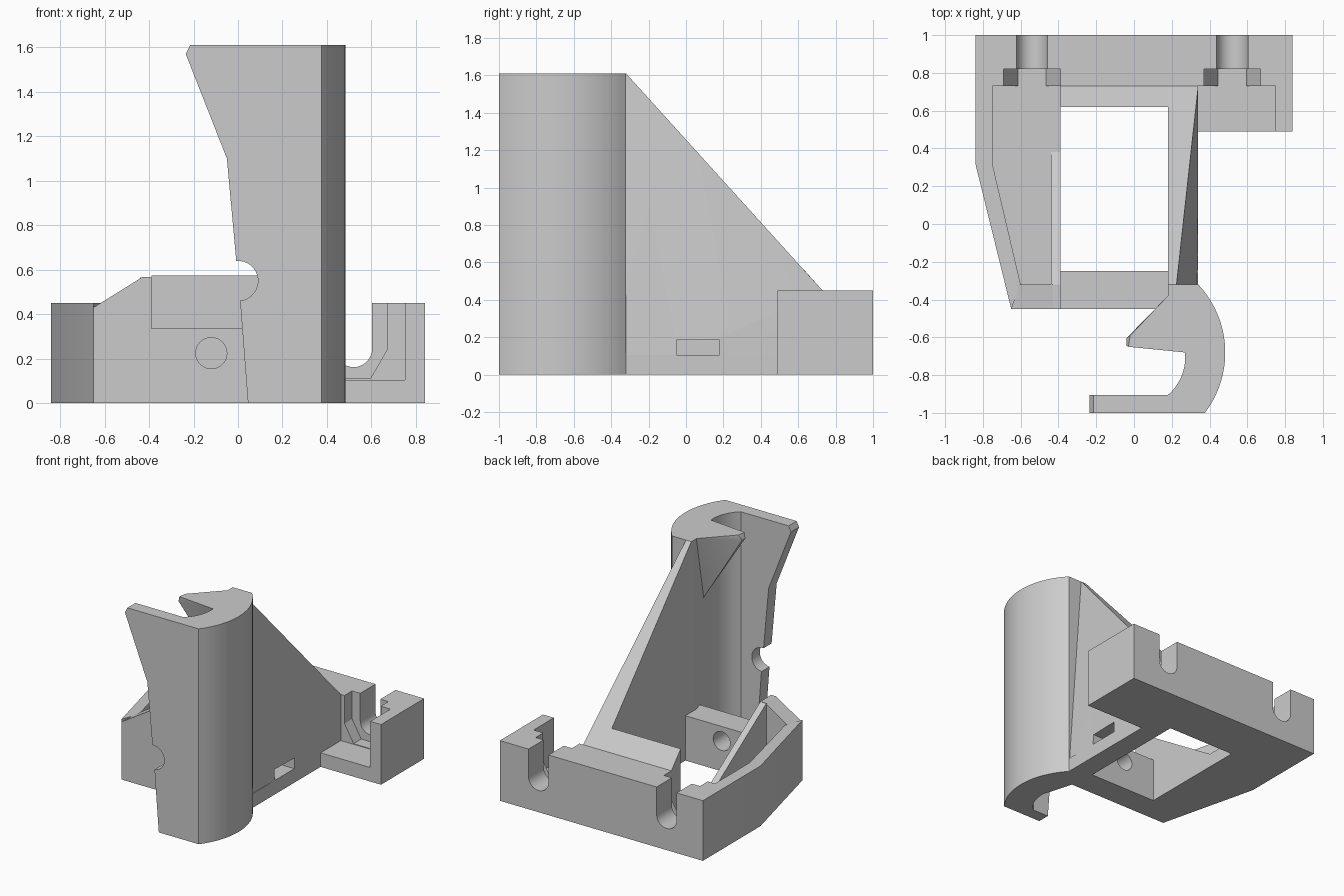
import bpy, bmesh, math
from mathutils import Vector

if "Cube" in bpy.data.objects:
    bpy.data.objects.remove(bpy.data.objects["Cube"], do_unlink=True)

GREY = (0.6, 0.6, 0.6, 1)
mat = bpy.data.materials.new("plain grey")
mat.use_nodes = True
mat.diffuse_color = GREY
mat.node_tree.nodes["Principled BSDF"].inputs["Base Color"].default_value = GREY


def add_object(name, bm):
    bmesh.ops.recalc_face_normals(bm, faces=bm.faces)
    mesh = bpy.data.meshes.new(name)
    bm.to_mesh(mesh)
    bm.free()
    mesh.materials.append(mat)
    obj = bpy.data.objects.new(name, mesh)
    bpy.context.scene.collection.objects.link(obj)
    return obj


def prism(name, outline, axis, lo, hi):
    """Extrude a 2D outline along one axis from lo to hi."""
    def place(p, d):
        c = list(p)
        c.insert("xyz".index(axis), d)
        return c
    bm = bmesh.new()
    face = bm.faces.new([bm.verts.new(place(p, lo)) for p in outline])
    new = bmesh.ops.extrude_face_region(bm, geom=[face])["geom"]
    shift = Vector(place((0, 0), hi - lo))
    bmesh.ops.translate(bm, vec=shift, verts=[v for v in new if isinstance(v, bmesh.types.BMVert)])
    return add_object(name, bm)


def box(name, x, y, z):
    return prism(name, [(x[0], y[0]), (x[1], y[0]), (x[1], y[1]), (x[0], y[1])], "z", *z)


def hull(name, points):
    bm = bmesh.new()
    for p in points:
        bm.verts.new(p)
    bmesh.ops.convex_hull(bm, input=bm.verts[:])
    bmesh.ops.dissolve_limit(bm, angle_limit=0.01, verts=bm.verts[:], edges=bm.edges[:])
    return add_object(name, bm)


def arc(centre, radius, start, end, n=16):
    angles = [math.radians(start + (end - start) * i / n) for i in range(n + 1)]
    return [(centre[0] + radius * math.cos(a), centre[1] + radius * math.sin(a)) for a in angles]


def arc_through(a, b, c, n=20):
    """Circular arc from a to c by way of b."""
    a, b, c = Vector(a), Vector(b), Vector(c)
    u, v = b - a, c - a
    d = 2 * (u.x * v.y - u.y * v.x)
    off = Vector((v.y * u.length_squared - u.y * v.length_squared,
                  u.x * v.length_squared - v.x * u.length_squared)) / d
    o = a + off
    t0, t1 = (math.degrees(math.atan2(p.y - o.y, p.x - o.x)) for p in (a, c))
    sweep = (t1 - t0 + 180) % 360 - 180
    return arc(o, off.length, t0, t0 + sweep, n)


def cut(obj, cutter):
    mod = obj.modifiers.new("cut", "BOOLEAN")
    mod.operation, mod.solver, mod.object = "DIFFERENCE", "EXACT", cutter
    graph = bpy.context.evaluated_depsgraph_get()
    mesh = bpy.data.meshes.new_from_object(obj.evaluated_get(graph))
    obj.modifiers.clear()
    obj.data = mesh
    bpy.data.objects.remove(cutter, do_unlink=True)


TOP, WALL, FLOOR = 1.61, 0.45, 0.105
parts = []

# Floor plate with the central window
floor = prism("floor_plate", [(-0.84, 1), (-0.84, 0.32), (-0.65, -0.45), (0.2, -0.45), (0.2, -0.32),
                              (0.34, -0.32), (0.34, 0.49), (0.84, 0.49), (0.84, 1)], "z", 0, FLOOR)
cut(floor, box("window_cutter", (-0.39, 0.18), (-0.25, 0.62), (-0.1, 0.3)))
parts.append(floor)

# Back wall with two bolt slots and nut pockets
back = box("back_wall", (-0.84, 0.84), (0.73, 1), (0, WALL))
for cx in (-0.54, 0.52):
    slot = [(cx - 0.083, 0.6)] + arc((cx, 0.245), 0.083, 180, 360) + [(cx + 0.083, 0.6)]
    cut(back, prism("slot_cutter", slot, "y", 0.6, 1.1))
    nut = [(cx - 0.15, 0.6), (cx - 0.15, 0.24), (cx - 0.075, 0.11),
           (cx + 0.075, 0.11), (cx + 0.15, 0.24), (cx + 0.15, 0.6)]
    cut(back, prism("nut_cutter", nut, "y", 0.6, 0.82))
parts.append(back)

# Side walls of the two trays
parts.append(box("left_tray_wall", (0.75, 0.84), (0.49, 0.73), (0, WALL)))
parts.append(prism("right_tray_wall", [(-0.84, 0.73), (-0.84, 0.32), (-0.65, -0.45), (-0.6, -0.32),
                                       (-0.75, 0.32), (-0.75, 0.73)], "z", 0, WALL))
parts.append(prism("tray_front_wall", [(-0.65, 0), (-0.39, 0), (-0.39, 0.567), (-0.43, 0.567),
                                       (-0.65, 0.43)], "y", -0.45, -0.32))

# Sloping rib beside the window
parts.append(prism("window_rib", [(-0.33, 0.05), (0.38, 0.05), (0.38, FLOOR), (-0.32, 0.565),
                                  (-0.33, 0.565)], "x", -0.44, -0.39))

# Front bar with a round hole
bar = box("front_bar", (-0.39, 0.2), (-0.45, -0.25), (0, 0.335))
cut(bar, prism("hole_cutter", arc((-0.12, 0.225), 0.07, 0, 348.75, 31), "y", -0.6, -0.1))
parts.append(bar)

# Cross bar behind the window, its top following the brace slope
parts.append(prism("cross_bar", [(0.62, 0), (0.73, 0), (0.73, WALL), (0.62, 0.573)], "x", -0.39, 0.2))

# Tall tapered brace with a small strap slot
brace = hull("side_brace", [(0.18, -0.32, 0), (0.18, -0.32, TOP), (0.225, -0.32, TOP), (0.34, -0.32, 0),
                            (0.34, 0.73, 0), (0.34, 0.73, WALL), (0.18, 0.73, 0), (0.18, 0.73, WALL)])
cut(brace, box("strap_cutter", (0, 0.5), (-0.05, 0.18), (0.09, 0.185)))
parts.append(brace)

# Curved post
outer = arc_through((0.375, -1), (0.483, -0.67), (0.34, -0.32))
inner = arc_through((0.27, -0.68), (0.245, -0.82), (0.18, -0.905), 12)
parts.append(prism("curved_post", outer + [(0.18, -0.32), (0.18, -0.38)] + inner + [(0.18, -1)],
                   "z", 0, TOP))

# Front flap with its shaped edge and round notch
notch = arc((0, 0.55), 0.09, 95, -84)
parts.append(prism("front_flap", [(0.18, 0), (0.18, TOP), (-0.215, TOP), (-0.235, 1.57), (-0.05, 1.1)]
                   + notch + [(0.045, 0)], "y", -1, -0.905))

# Pointed prong at the top, tapering down into the post
parts.append(hull("top_prong", [(0.18, -0.38, TOP), (0.27, -0.68, TOP), (-0.03, -0.65, TOP),
                                (-0.02, -0.59, TOP), (-0.04, -0.645, 1.57), (-0.04, -0.605, 1.57),
                                (0.225, -0.53, 1.1)]))

for obj in parts:
    obj.data.shade_smooth()
    obj.data.set_sharp_from_angle(angle=math.radians(25))
